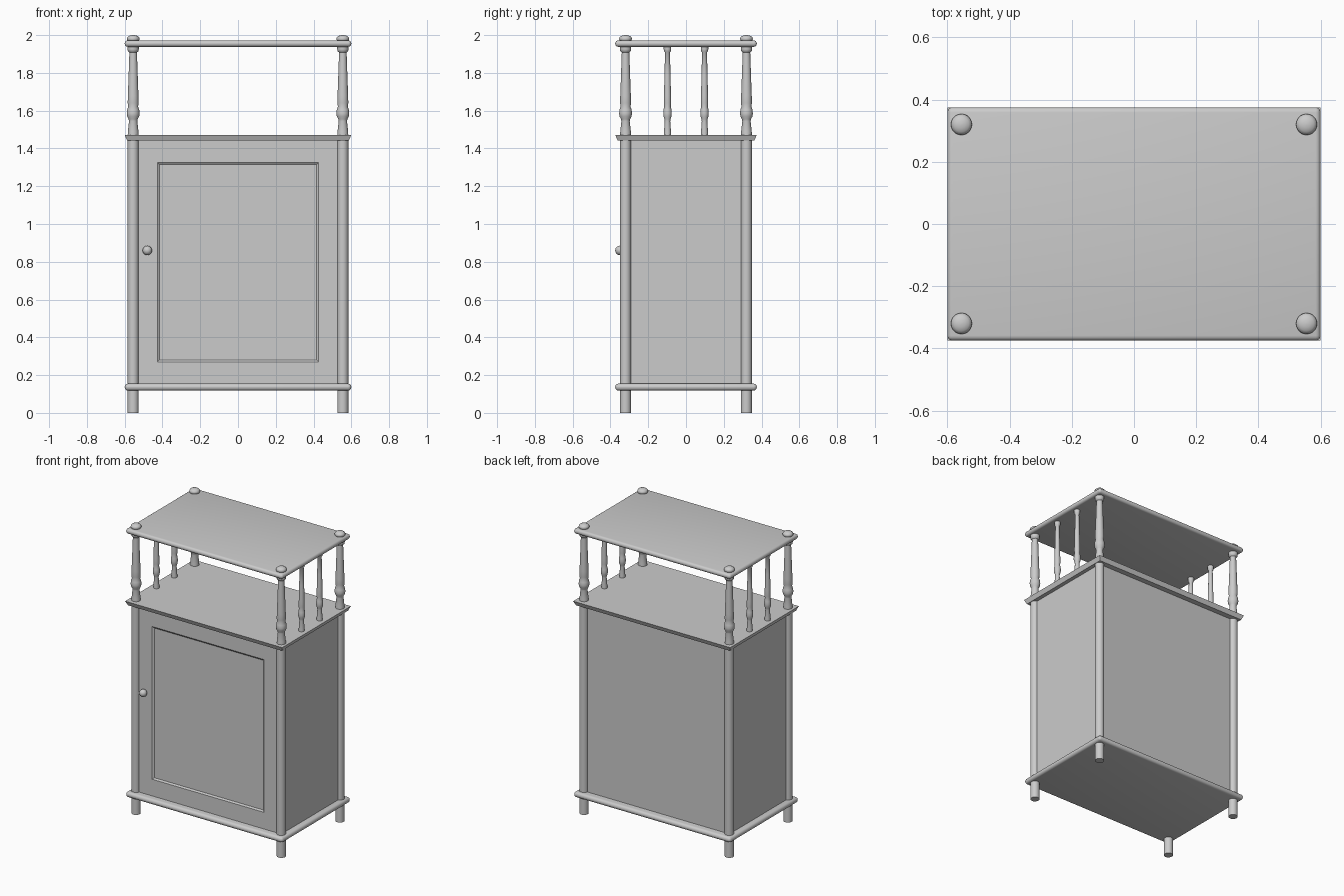
import bpy, bmesh, math
from mathutils import Vector

if "Cube" in bpy.data.objects:
    bpy.data.objects.remove(bpy.data.objects["Cube"])

PX, PY = 0.555, 0.32          # corner post centres


def add_object(name, mesh, loc=(0, 0, 0)):
    ob = bpy.data.objects.new(name, mesh)
    ob.location = loc
    bpy.context.collection.objects.link(ob)
    return ob


def to_mesh(bm, name, smooth=False):
    bmesh.ops.recalc_face_normals(bm, faces=bm.faces)
    if smooth:
        for f in bm.faces:
            f.smooth = True
        for e in bm.edges:
            if len(e.link_faces) == 2 and e.calc_face_angle() > math.radians(40):
                e.smooth = False
    me = bpy.data.meshes.new(name)
    bm.to_mesh(me)
    bm.free()
    return me


def lathe(name, profile, sides=20):
    """Closed turned solid from (radius, z) points."""
    bm = bmesh.new()
    rings = []
    for r, z in profile:
        rings.append([bm.verts.new((r * math.cos(2 * math.pi * i / sides),
                                    r * math.sin(2 * math.pi * i / sides), z))
                      for i in range(sides)])
    for a, b in zip(rings, rings[1:]):
        for i in range(sides):
            j = (i + 1) % sides
            bm.faces.new((a[i], a[j], b[j], b[i]))
    bm.faces.new(rings[0])
    bm.faces.new(rings[-1])
    return to_mesh(bm, name, True)


def box_bm(lo, hi):
    bm = bmesh.new()
    bmesh.ops.create_cube(bm, size=1)
    lo, hi = Vector(lo), Vector(hi)
    for v in bm.verts:
        v.co = Vector([(lo[i] + hi[i]) / 2 + v.co[i] * (hi[i] - lo[i]) for i in range(3)])
    return bm


def rounded_shelf(name, z0, z1):
    bm = box_bm((-0.6, -0.375, z0), (0.6, 0.375, z1))
    bmesh.ops.bevel(bm, geom=bm.edges[:], offset=(z1 - z0) * 0.48, segments=4,
                    profile=0.5, affect='EDGES')
    return add_object(name, to_mesh(bm, name, True))


def at_corners(name, mesh, x, y):
    for sy, ny in ((-1, "front"), (1, "back")):
        for sx, nx in ((-1, "left"), (1, "right")):
            add_object(f"{name}_{ny}_{nx}", mesh, (sx * x, sy * y, 0))


# Shelves with rounded edges
rounded_shelf("bottom_shelf", 0.118, 0.155)
rounded_shelf("top_shelf", 1.938, 1.972)

# Cabinet top, flared towards its upper edge
bm = box_bm((-0.6, -0.375, 1.442), (0.6, 0.375, 1.472))
for v in bm.verts:
    if v.co.z < 1.45:
        v.co.x *= 0.978
        v.co.y *= 0.965
add_object("cabinet_top", to_mesh(bm, "cabinet_top"))

# Cabinet body
add_object("cabinet_body", to_mesh(
    box_bm((-0.56, -0.30, 0.14), (0.56, 0.325, 1.45)), "cabinet_body"))

# Door with a stepped panel
bm = box_bm((-0.55, -0.327, 0.145), (0.55, -0.30, 1.447))
front = min(bm.faces, key=lambda f: f.calc_center_median().y)
bmesh.ops.inset_region(bm, faces=[front], thickness=0.1)
for v in front.verts:
    v.co.x = math.copysign(0.427, v.co.x)
    v.co.z = 1.325 if v.co.z > 0.8 else 0.27
bmesh.ops.inset_region(bm, faces=[front], thickness=0.015, depth=-0.008)
add_object("door", to_mesh(bm, "door"))

# Door knob
bm = bmesh.new()
bmesh.ops.create_uvsphere(bm, u_segments=20, v_segments=12, radius=0.025)
add_object("door_knob", to_mesh(bm, "door_knob", True), (-0.48, -0.35, 0.86))

# Corner posts running down into the feet
at_corners("corner_post", lathe("corner_post", [(0.029, 0), (0.029, 1.45)]), PX, PY)

# Turned gallery columns and thinner side spindles
turned = [(0.029, 1.465), (0.028, 1.49), (0.022, 1.545), (0.024, 1.555),
          (0.032, 1.57), (0.034, 1.585), (0.032, 1.605), (0.026, 1.622),
          (0.029, 1.64), (0.028, 1.68), (0.024, 1.79), (0.020, 1.908),
          (0.028, 1.915), (0.030, 1.925), (0.030, 1.942)]
at_corners("gallery_column", lathe("gallery_column", turned), PX, PY)
thin = [(r * 0.66, z) for r, z in turned]
at_corners("side_spindle", lathe("side_spindle", thin, 16), PX, 0.098)

# Domed finials
finial = [(0.026, 1.965), (0.032, 1.973), (0.034, 1.98), (0.032, 1.988),
          (0.024, 1.995), (0.012, 1.999), (0.002, 2.0)]
at_corners("finial", lathe("finial", finial), PX, PY)
